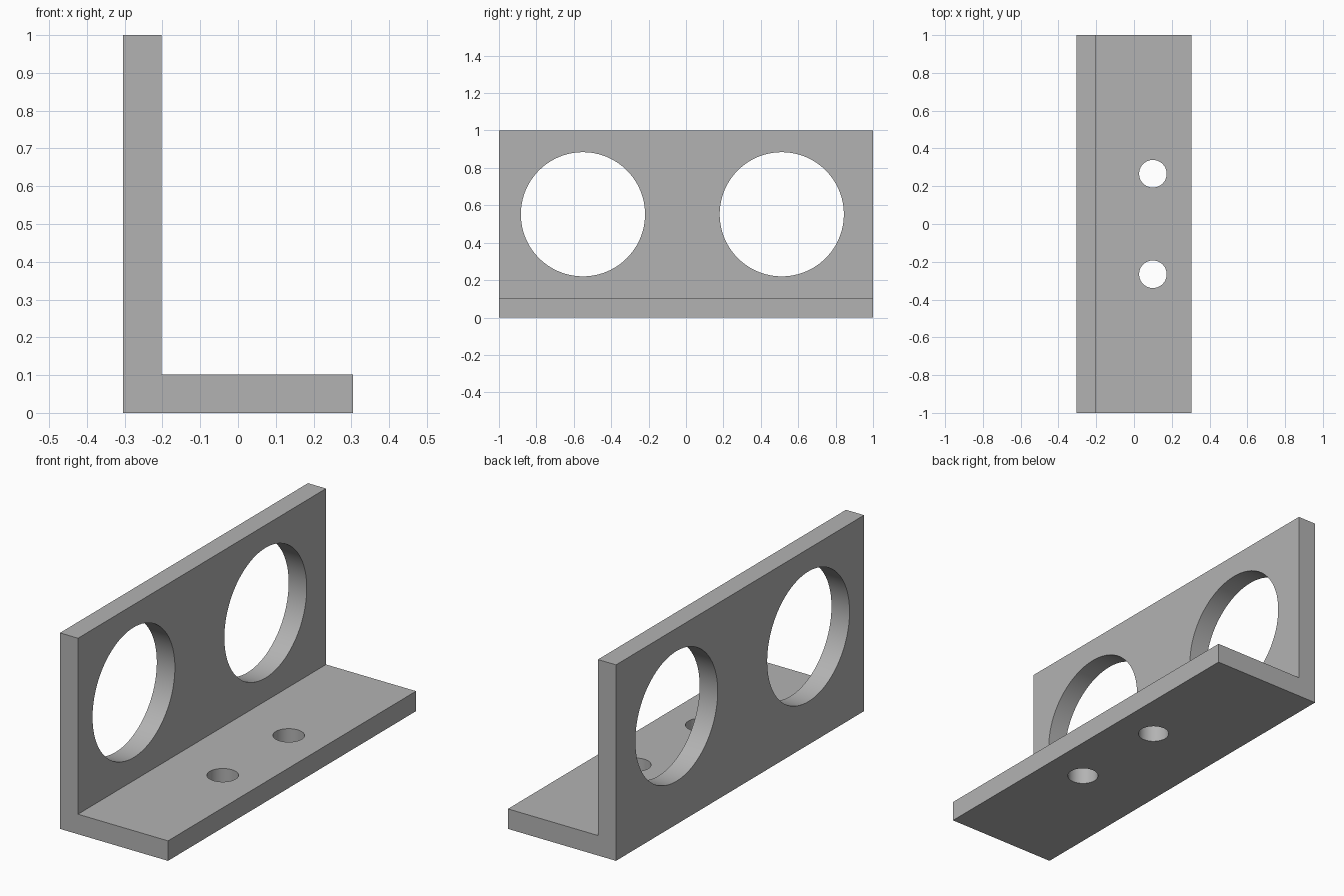
import bpy
import bmesh
from math import pi, radians

cube = bpy.data.objects.get("Cube")
if cube:
    bpy.data.objects.remove(cube, do_unlink=True)

HALF_X, HALF_Y, HEIGHT, WALL = 0.305, 1.0, 1.0, 0.102

# Plain grey material
grey = bpy.data.materials.new("plain grey")
grey.use_nodes = True
colour = (0.45, 0.45, 0.45, 1)
grey.diffuse_color = colour
grey.node_tree.nodes["Principled BSDF"].inputs["Base Color"].default_value = colour

# L-shaped bracket: profile extruded along y
inner = -HALF_X + WALL
profile = [(-HALF_X, 0), (HALF_X, 0), (HALF_X, WALL),
           (inner, WALL), (inner, HEIGHT), (-HALF_X, HEIGHT)]
bm = bmesh.new()
face = bm.faces.new([bm.verts.new((x, -HALF_Y, z)) for x, z in profile])
extruded = bmesh.ops.extrude_face_region(bm, geom=[face])["geom"]
bmesh.ops.translate(bm, vec=(0, 2 * HALF_Y, 0),
                    verts=[v for v in extruded if isinstance(v, bmesh.types.BMVert)])
bmesh.ops.recalc_face_normals(bm, faces=bm.faces)
mesh = bpy.data.meshes.new("angle_bracket")
bm.to_mesh(mesh)
bm.free()
mesh.materials.append(grey)
bracket = bpy.data.objects.new("angle_bracket", mesh)
bpy.context.collection.objects.link(bracket)


def cut_hole(name, radius, location, tilt=0):
    """Cut a round hole through one plate of the bracket."""
    bpy.ops.mesh.primitive_cylinder_add(vertices=96, radius=radius, depth=2 * WALL,
                                        location=location, rotation=(0, tilt, 0))
    cutter = bpy.context.object
    cutter.name = name
    cutter.hide_render = True
    cutter.data.materials.append(grey)
    bpy.ops.object.select_all(action="DESELECT")
    bracket.select_set(True)
    bpy.context.view_layer.objects.active = bracket
    cut = bracket.modifiers.new(name, "BOOLEAN")
    cut.operation = "DIFFERENCE"
    cut.solver = "EXACT"
    cut.object = cutter
    bpy.ops.object.modifier_apply(modifier=cut.name)
    bpy.data.objects.remove(cutter, do_unlink=True)


# Large holes in the upright plate
for y in (-0.551, 0.512):
    cut_hole("large_hole", 0.332, (-HALF_X + WALL / 2, y, 0.552), pi / 2)

# Screw holes in the base plate
for y in (-0.266, 0.266):
    cut_hole("screw_hole", 0.073, (0.1, y, WALL / 2))

bpy.ops.object.shade_smooth_by_angle(angle=radians(30))
